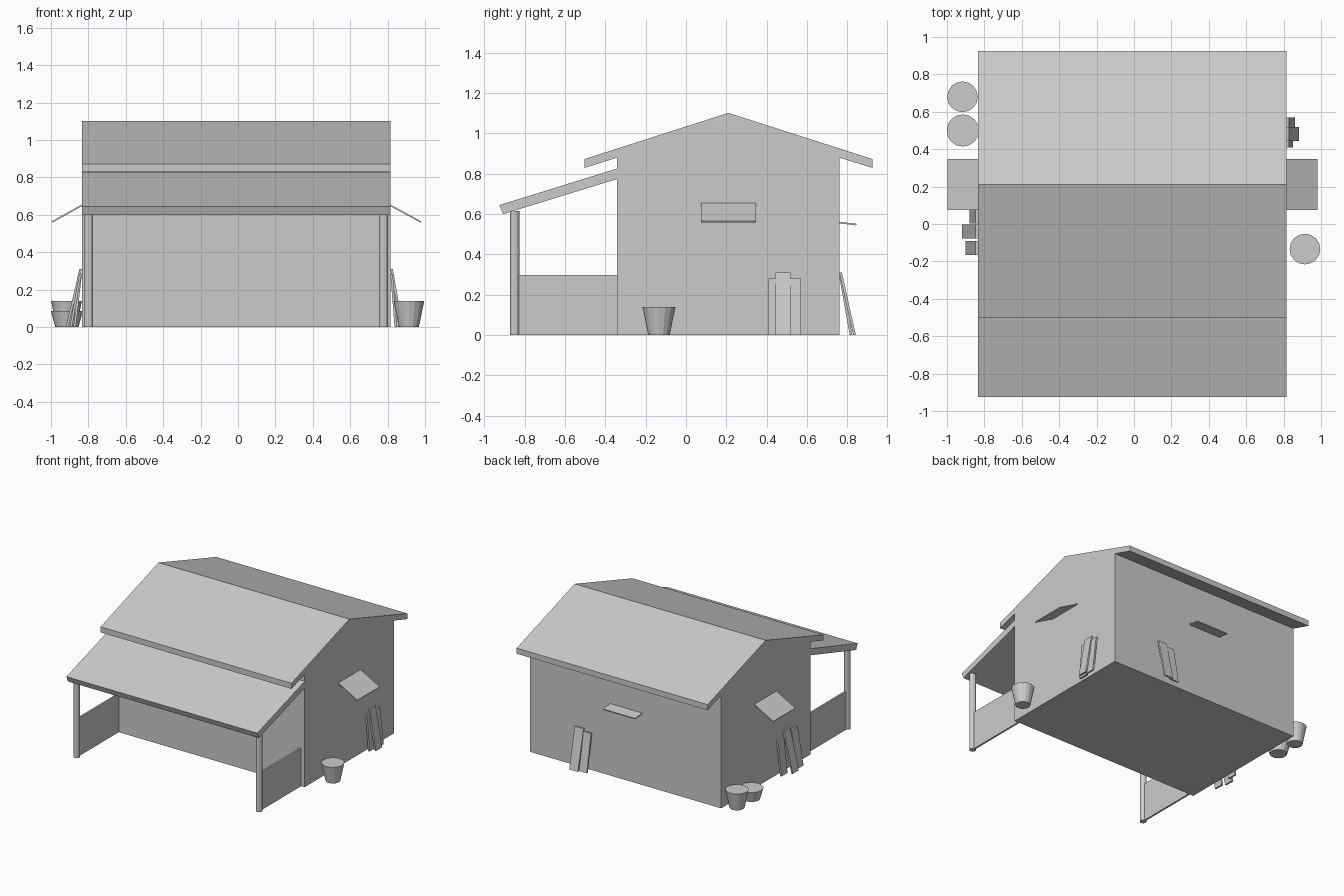
import bpy
import bmesh
import math
from mathutils import Vector

cube = bpy.data.objects.get("Cube")
if cube:
    bpy.data.objects.remove(cube)

grey = bpy.data.materials.new("light grey")
grey.use_nodes = True
GREY = (0.6, 0.6, 0.6, 1)
grey.diffuse_color = GREY
grey.node_tree.nodes["Principled BSDF"].inputs["Base Color"].default_value = GREY

LEFT, RIGHT = 0.815, -0.835      # side walls
FRONT, BACK = -0.342, 0.76       # front and back walls


def finish(name, bm):
    bmesh.ops.recalc_face_normals(bm, faces=bm.faces)
    mesh = bpy.data.meshes.new(name)
    bm.to_mesh(mesh)
    bm.free()
    mesh.materials.append(grey)
    ob = bpy.data.objects.new(name, mesh)
    bpy.context.collection.objects.link(ob)
    return ob


def extrude(name, points, low, high, axis="x"):
    """Extrude a (u, z) profile along x (u is y) or along y (u is x)."""
    bm = bmesh.new()
    along_x = axis == "x"
    verts = [bm.verts.new((low, u, z) if along_x else (u, low, z)) for u, z in points]
    face = bm.faces.new(verts)
    new = bmesh.ops.extrude_face_region(bm, geom=[face])["geom"]
    step = Vector((high - low, 0, 0) if along_x else (0, high - low, 0))
    bmesh.ops.translate(bm, vec=step,
                        verts=[g for g in new if isinstance(g, bmesh.types.BMVert)])
    return finish(name, bm)


def board(name, start, end, thick, low, high, axis):
    """Thin board whose outer face runs from start to end in the profile plane."""
    a, b = Vector(start), Vector(end)
    d = (b - a).normalized()
    n = Vector((-d.y, d.x)) * thick
    if n.y > 0:
        n = -n
    return extrude(name, [a, b, b + n, a + n], low, high, axis)


def cylinder(name, x, y, r_base, r_top, height, sides):
    bm = bmesh.new()
    bmesh.ops.create_cone(bm, cap_ends=True, segments=sides, radius1=r_base,
                          radius2=r_top, depth=height)
    bmesh.ops.translate(bm, verts=bm.verts, vec=(x, y, height / 2))
    return finish(name, bm)


# House body with its gable roof and eaves
extrude("house_body", [(FRONT, 0), (BACK, 0), (BACK, 0.88), (0.925, 0.829),
                       (0.925, 0.873), (0.21, 1.102), (-0.503, 0.873),
                       (-0.503, 0.829), (FRONT, 0.88)], RIGHT, LEFT)

# Porch roof
extrude("porch_roof", [(FRONT, 0.774), (FRONT, 0.826), (-0.925, 0.645),
                       (-0.907, 0.6)], RIGHT, LEFT)

# Porch posts and low side walls
for side, x in (("left", 0.778), ("right", -0.798)):
    cylinder(side + "_post", x, -0.85, 0.024, 0.024, 0.615, 12)
    extrude(side + "_porch_wall", [(-0.85, 0), (FRONT, 0), (FRONT, 0.298),
                                   (-0.85, 0.298)], x - 0.007, x + 0.007)

# Window awnings
board("left_awning", (LEFT, 0.655), (0.98, 0.565), 0.008, 0.075, 0.348, "y")
board("right_awning", (RIGHT, 0.655), (-0.997, 0.565), 0.008, 0.075, 0.348, "y")
board("back_awning", (BACK, 0.562), (0.845, 0.552), 0.008, -0.153, 0.124, "x")

# Leaning planks: wall, foot, top height, start along the wall, axis
planks = [
    ("left_plank", LEFT, 0.86, 0.28, 0.495, "y"),
    ("left_plank", LEFT, 0.882, 0.31, 0.443, "y"),
    ("left_plank", LEFT, 0.85, 0.28, 0.41, "y"),
    ("right_plank", RIGHT, -0.88, 0.28, 0.003, "y"),
    ("right_plank", RIGHT, -0.92, 0.31, -0.078, "y"),
    ("right_plank", RIGHT, -0.9, 0.29, -0.166, "y"),
    ("back_plank", BACK, 0.842, 0.31, 0.345, "x"),
    ("back_plank", BACK, 0.825, 0.29, 0.28, "x"),
]
for name, wall, foot, top, low, axis in planks:
    out = math.copysign(1, foot - wall)
    t = 0.013 * out
    extrude(name, [(foot - t, 0), (foot, 0), (wall + t, top), (wall, top)],
            low, low + 0.075, axis)

# Tapered barrels
cylinder("left_barrel", 0.914, -0.134, 0.053, 0.082, 0.14, 16)
cylinder("right_tall_barrel", -0.917, 0.68, 0.055, 0.082, 0.14, 16)
cylinder("right_short_barrel", -0.915, 0.5, 0.062, 0.086, 0.085, 16)
